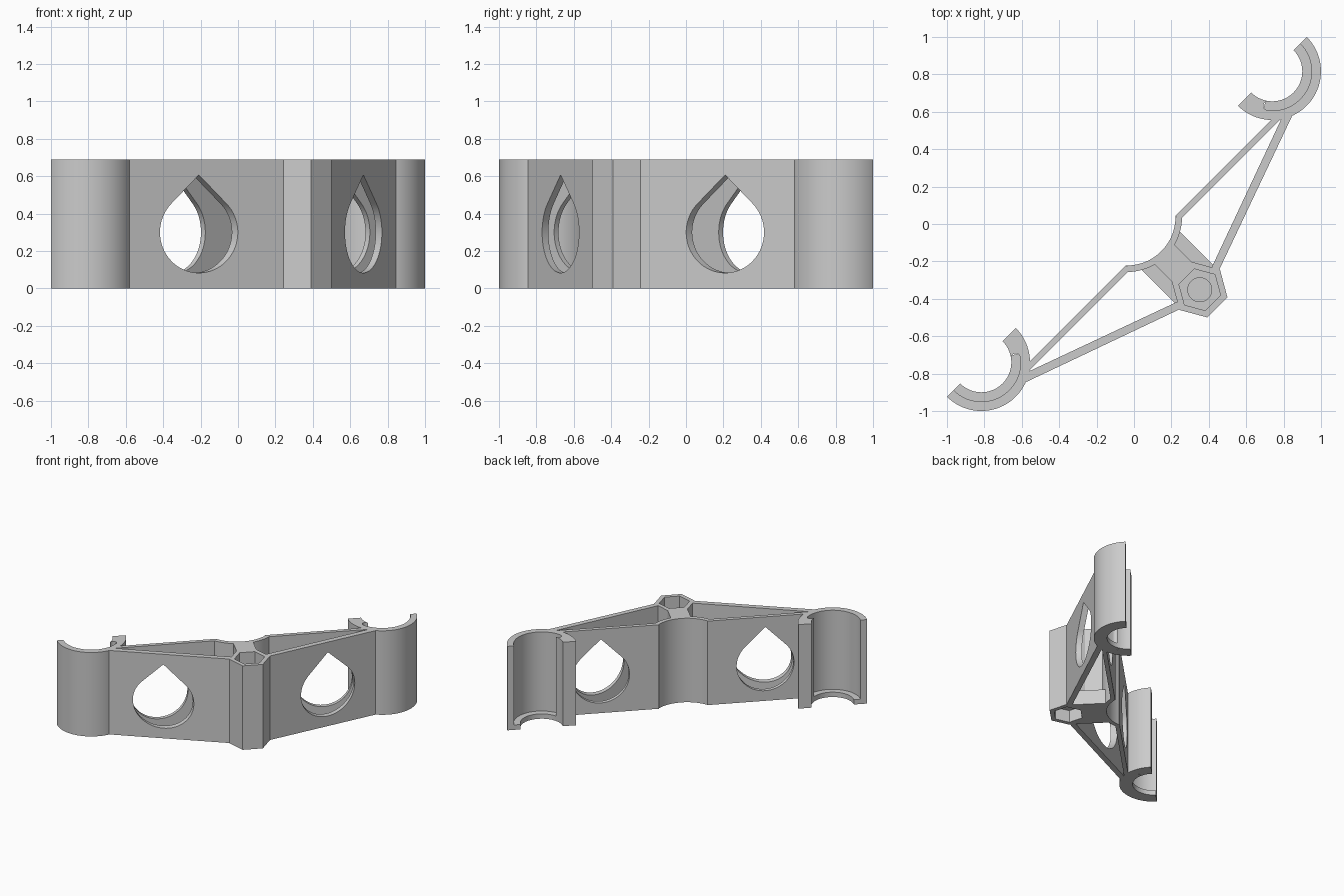
import bpy, bmesh, math
from mathutils import Matrix

old = bpy.data.objects.get("Cube")
if old:
    bpy.data.objects.remove(old, do_unlink=True)

H = 0.69                      # overall height
PC, QC = 1.1, 0.054           # clip centre in the bracket's own frame
R_IN, R_MID, R_OUT = 0.16, 0.21, 0.26
HUB_Q = -0.497                # hex hub centre
TURN = Matrix.Rotation(math.radians(45), 4, 'Z')

grey = bpy.data.materials.new("plain grey")
grey.use_nodes = True
COLOUR = (0.6, 0.6, 0.6, 1)
grey.diffuse_color = COLOUR
grey.node_tree.nodes["Principled BSDF"].inputs["Base Color"].default_value = COLOUR


def arc(cx, cy, r, a0, a1, n):
    """Points along an arc, angles in degrees."""
    step = math.radians(a1 - a0) / n
    return [(cx + r * math.cos(math.radians(a0) + i * step),
             cy + r * math.sin(math.radians(a0) + i * step)) for i in range(n + 1)]


def polygon(cx, cy, r, n):
    return arc(cx, cy, r, 0, 360, n)[:-1]


def ring(cx, cy, r0, r1, a0, a1, n=48):
    return arc(cx, cy, r1, a0, a1, n) + arc(cx, cy, r0, a1, a0, n)


def prism(name, pts, lo, hi, axis='Z'):
    """Extrude an outline along Z, or along Y when the outline is in XZ."""
    bm = bmesh.new()
    place = (lambda a, b, h: (a, b, h)) if axis == 'Z' else (lambda a, b, h: (a, h, b))
    face = bm.faces.new([bm.verts.new(place(a, b, lo)) for a, b in pts])
    grown = bmesh.ops.extrude_face_region(bm, geom=[face])
    verts = [v for v in grown["geom"] if isinstance(v, bmesh.types.BMVert)]
    bmesh.ops.translate(bm, verts=verts, vec=place(0, 0, hi - lo))
    bmesh.ops.recalc_face_normals(bm, faces=bm.faces)
    mesh = bpy.data.meshes.new(name)
    bm.to_mesh(mesh)
    bm.free()
    ob = bpy.data.objects.new(name, mesh)
    ob.matrix_world = TURN
    bpy.context.collection.objects.link(ob)
    mesh.materials.append(grey)
    return ob


def activate(ob):
    bpy.ops.object.select_all(action='DESELECT')
    ob.select_set(True)
    bpy.context.view_layer.objects.active = ob


def finish(ob, cutters=(), mirrored=False):
    """Cut holes, mirror across the symmetry plane and shade."""
    activate(ob)
    for c in cutters:
        c.hide_render = True
        mod = ob.modifiers.new("cut", 'BOOLEAN')
        mod.operation, mod.solver, mod.object = 'DIFFERENCE', 'EXACT', c
        bpy.ops.object.modifier_apply(modifier=mod.name)
        bpy.data.objects.remove(c, do_unlink=True)
    if mirrored:
        mod = ob.modifiers.new("mirror", 'MIRROR')
        mod.use_mirror_merge = False
        bpy.ops.object.modifier_apply(modifier=mod.name)
    bpy.ops.object.shade_smooth_by_angle(angle=math.radians(25))


def teardrop():
    """Round hole with a pointed roof, running front to back."""
    r, z = 0.217, 0.3
    pts = arc(0.622, z, r, 135, 405, 48) + [(0.622, z + r * math.sqrt(2))]
    return prism("teardrop_cutter", pts, -0.7, 0.1, 'Y')


# Half-round clips: full wall and solid inner end block, with a thin bottom lip
BLOCK = 218                   # angle where the hollow stops
mid = (R_IN + R_MID) / 2
rad = math.radians(BLOCK)
cap = arc(PC + mid * math.cos(rad), QC + mid * math.sin(rad),
          (R_MID - R_IN) / 2, BLOCK - 180, BLOCK, 12)
wall = (arc(PC, QC, R_OUT, 180, 360, 48) + arc(PC, QC, R_MID, 360, BLOCK + 1, 40)
        + cap[::-1] + arc(PC, QC, R_IN, BLOCK - 1, 180, 10))
finish(prism("clip_walls", wall, 0, H), mirrored=True)
lip = ring(PC, QC, R_IN, R_MID + 0.002, BLOCK - 6, 360)
finish(prism("clip_lips", lip, 0, 0.04), mirrored=True)

# Arms from the centre to the clips
rear = prism("rear_arms", [(0.184, -0.125), (0.93, -0.125), (0.96, -0.158), (0.2, -0.158)], 0, H)
finish(rear, [teardrop()], True)
front = prism("front_arms", [(0.13, -0.502), (1.01, -0.188), (0.965, -0.156), (0.118, -0.462)], 0, H)
finish(front, [teardrop()], True)

# Curved centre wall at the back
finish(prism("back_cradle", ring(0, QC, R_OUT, 0.295, 225, 315, 32), 0, H))

# Web between cradle and hub, with a wider low floor
finish(prism("centre_web", [(-0.075, -0.225), (0.075, -0.225), (0.075, -0.38), (-0.075, -0.38)], 0, H))
side = [(0.06, -0.225), (0.145, -0.19), (0.145, -0.46), (0.12, -0.46), (0.06, -0.375)]
finish(prism("web_floor", side, 0, 0.12), mirrored=True)

# Hex hub with a pocket at each end and a shallow round recess
hub = prism("hex_hub", polygon(0, HUB_Q, 0.153, 6), 0, H)
finish(hub, [prism("top_pocket", polygon(0, HUB_Q, 0.115, 6), 0.2, H + 0.1),
             prism("bottom_pocket", polygon(0, HUB_Q, 0.115, 6), -0.1, 0.1),
             prism("round_recess", polygon(0, HUB_Q, 0.064, 32), 0.12, 0.3)])
